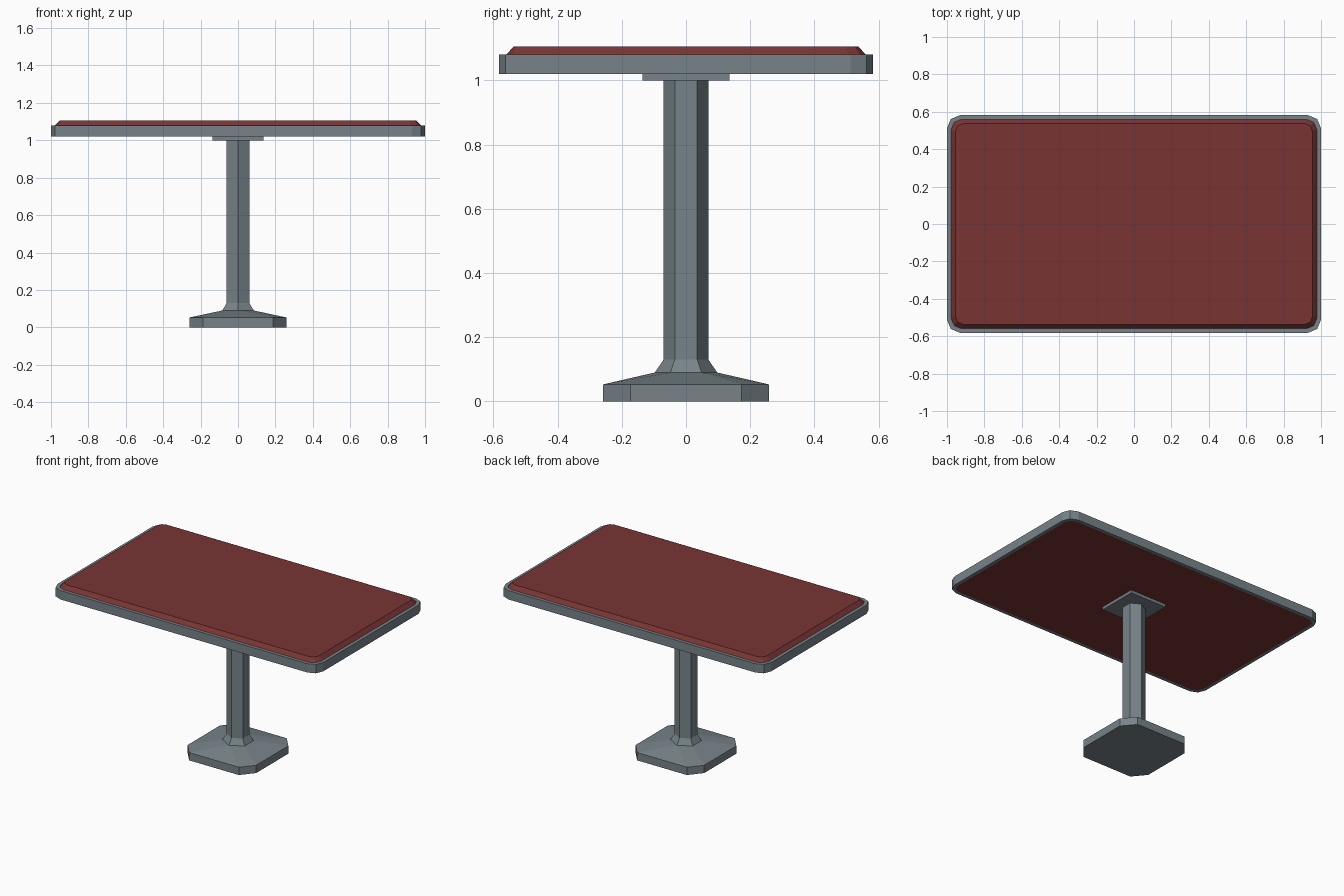
import bpy, bmesh, math

if "Cube" in bpy.data.objects:
    bpy.data.objects.remove(bpy.data.objects["Cube"])


def material(name, rgb):
    m = bpy.data.materials.new(name)
    m.diffuse_color = (*rgb, 1)
    m.use_nodes = True
    m.node_tree.nodes["Principled BSDF"].inputs["Base Color"].default_value = m.diffuse_color
    return m


METAL = material("grey metal", (0.185, 0.23, 0.25))
RED = material("dark red laminate", (0.19, 0.035, 0.034))


def finish(name, bm, mat):
    bmesh.ops.recalc_face_normals(bm, faces=bm.faces[:])
    me = bpy.data.meshes.new(name)
    bm.to_mesh(me)
    bm.free()
    me.materials.append(mat)
    ob = bpy.data.objects.new(name, me)
    bpy.context.collection.objects.link(ob)
    return ob


def rounded_rect(hx, hy, r, z, seg=2):
    """Rectangle outline with seg-sided rounded corners."""
    pts = []
    for i, (sx, sy) in enumerate([(1, 1), (-1, 1), (-1, -1), (1, -1)]):
        for k in range(seg + 1):
            a = (i + k / seg) * math.pi / 2
            pts.append((sx * (hx - r) + r * math.cos(a),
                        sy * (hy - r) + r * math.sin(a), z))
    return pts


def hexagon(r, z):
    return [(r * math.sin(k * math.pi / 3), r * math.cos(k * math.pi / 3), z)
            for k in range(6)]


def loft(name, rings, mat, closed=False):
    """Skin matching rings; cap the ends, or join last to first if closed."""
    bm = bmesh.new()
    vs = [[bm.verts.new(p) for p in ring] for ring in rings]
    n = len(vs[0])
    pairs = list(zip(vs, vs[1:])) + ([(vs[-1], vs[0])] if closed else [])
    for a, b in pairs:
        for i in range(n):
            j = (i + 1) % n
            bm.faces.new((a[i], a[j], b[j], b[i]))
    if not closed:
        bm.faces.new(vs[0])
        bm.faces.new(vs[-1])
    return finish(name, bm, mat)


# Metal rim around the top
outer, inner = (1.0, 0.582, 0.07), (0.978, 0.56, 0.056)
loft("tabletop_rim", [rounded_rect(*outer, 1.02), rounded_rect(*outer, 1.08),
                      rounded_rect(*inner, 1.08), rounded_rect(*inner, 1.02)],
     METAL, closed=True)

# Red panel with bevelled upper edge
loft("tabletop_panel", [rounded_rect(*inner, 1.02), rounded_rect(*inner, 1.08),
                        rounded_rect(0.954, 0.536, 0.04, 1.106)], RED)

# Square mounting plate under the top
h = 0.136
loft("mounting_plate", [[(-h, -h, z), (h, -h, z), (h, h, z), (-h, h, z)]
                        for z in (1.0, 1.02)], METAL)

# Six-sided column with flared foot
loft("column", [hexagon(0.097, 0.09), hexagon(0.07, 0.13), hexagon(0.07, 1.0)], METAL)

# Chamfered base sloping up to the column
bm = bmesh.new()
for z in (0, 0.053):
    for sx in (-1, 1):
        for sy in (-1, 1):
            bm.verts.new((sx * 0.187, sy * 0.258, z))
            bm.verts.new((sx * 0.258, sy * 0.173, z))
for p in hexagon(0.097, 0.09):
    bm.verts.new(p)
bmesh.ops.convex_hull(bm, input=bm.verts[:])
bmesh.ops.dissolve_limit(bm, angle_limit=math.radians(1),
                         verts=bm.verts[:], edges=bm.edges[:])
finish("base", bm, METAL)
